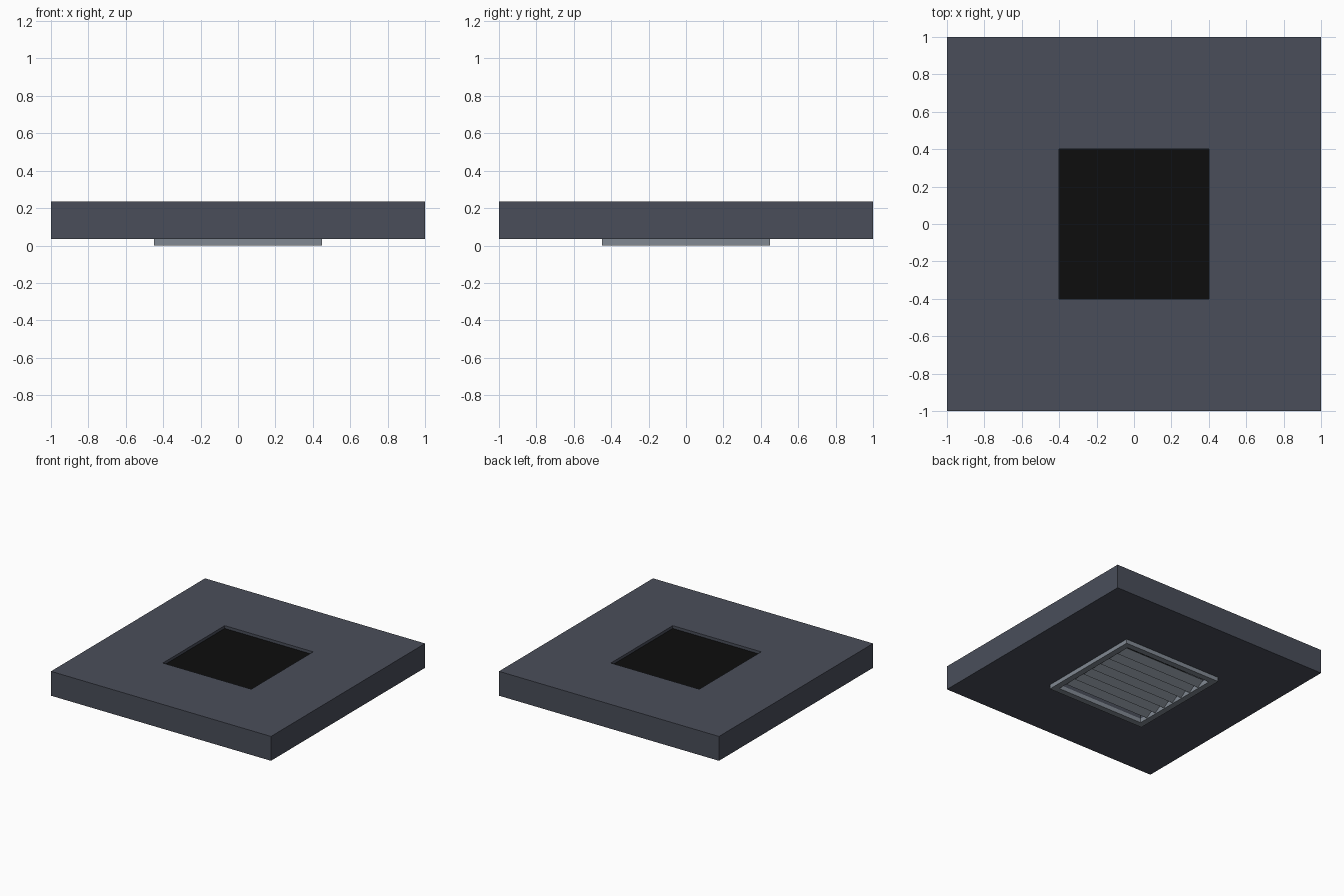
import bpy, bmesh, math
from mathutils import Matrix

if "Cube" in bpy.data.objects:
    bpy.data.objects.remove(bpy.data.objects["Cube"])


def material(name, rgb):
    m = bpy.data.materials.new(name)
    m.diffuse_color = (*rgb, 1)
    m.use_nodes = True
    m.node_tree.nodes["Principled BSDF"].inputs["Base Color"].default_value = m.diffuse_color
    return m


slab_mat = material("slate panel", (0.068, 0.076, 0.102))
metal_mat = material("grey metal", (0.22, 0.25, 0.29))
black_mat = material("black backing", (0.004, 0.004, 0.004))


def finish(name, bm, mat):
    mesh = bpy.data.meshes.new(name)
    bm.normal_update()
    bm.to_mesh(mesh)
    bm.free()
    mesh.materials.append(mat)
    ob = bpy.data.objects.new(name, mesh)
    bpy.context.collection.objects.link(ob)
    return ob


def box(name, loc, size, mat, tilt=0):
    bm = bmesh.new()
    bmesh.ops.create_cube(bm, size=1)
    bm.transform(Matrix.Translation(loc) @ Matrix.Rotation(tilt, 4, 'X')
                 @ Matrix.Diagonal((*size, 1)))
    return finish(name, bm, mat)


def square_ring(name, outer, inner, z0, z1, mat):
    bm = bmesh.new()
    signs = ((-1, -1), (1, -1), (1, 1), (-1, 1))
    loops = [[bm.verts.new((sx * r, sy * r, z)) for sx, sy in signs]
             for r, z in ((outer, z0), (outer, z1), (inner, z1), (inner, z0))]
    for k in range(4):
        a, b = loops[k], loops[(k + 1) % 4]
        for i in range(4):
            j = (i + 1) % 4
            bm.faces.new((a[i], a[j], b[j], b[i]))
    return finish(name, bm, mat)


# Ceiling panel with a square opening
square_ring("ceiling_panel", 1.0, 0.402, 0.035, 0.235, slab_mat)
# Dark plate closing the opening near the top
box("duct_backing", (0, 0, 0.207), (0.804, 0.804, 0.01), black_mat)
# Grille frame under the panel
square_ring("grille_frame", 0.45, 0.40, 0.0, 0.035, metal_mat)
# Angled louvres across the opening
COUNT = 7
for i in range(COUNT):
    y = (i - (COUNT - 1) / 2) * 0.1
    box(f"louvre_{i + 1}", (0, y, 0.03), (0.80, 0.07, 0.008), metal_mat, math.radians(35))
